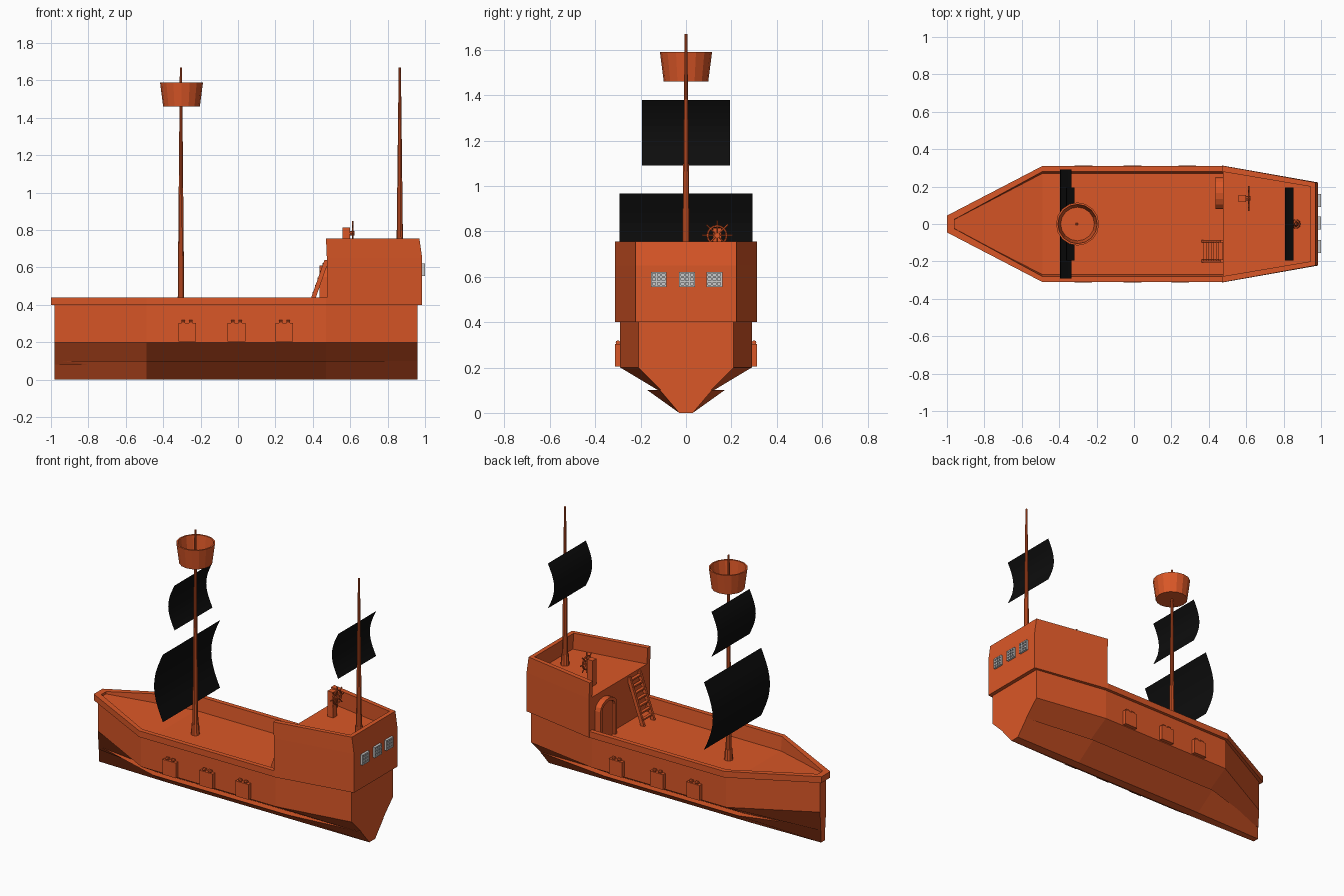
import bpy, math
from mathutils import Vector
import bmesh

if "Cube" in bpy.data.objects:
    bpy.data.objects.remove(bpy.data.objects["Cube"])


def material(name, rgb):
    m = bpy.data.materials.new(name)
    m.diffuse_color = (*rgb, 1)
    m.use_nodes = True
    m.node_tree.nodes["Principled BSDF"].inputs["Base Color"].default_value = m.diffuse_color
    return m


WOOD = material("wood", (0.70, 0.095, 0.02))
CLOTH = material("black_cloth", (0.004, 0.004, 0.004))


def mesh(name, verts, faces, mat=WOOD, solid=True):
    me = bpy.data.meshes.new(name)
    me.from_pydata(verts, [], faces)
    if solid:
        bm = bmesh.new()
        bm.from_mesh(me)
        bmesh.ops.recalc_face_normals(bm, faces=bm.faces)
        bm.to_mesh(me)
        bm.free()
    ob = bpy.data.objects.new(name, me)
    bpy.context.collection.objects.link(ob)
    if mat:
        me.materials.append(mat)
    return ob


def loft(name, rings, mat=WOOD):
    """Skin a stack of equal closed rings and cap both ends."""
    n = len(rings[0])
    faces = [(k * n + i, k * n + (i + 1) % n, (k + 1) * n + (i + 1) % n, (k + 1) * n + i)
             for k in range(len(rings) - 1) for i in range(n)]
    faces += [tuple(range(n)), tuple(range((len(rings) - 1) * n, len(rings) * n))]
    return mesh(name, [p for r in rings for p in r], faces, mat)


def box(name, x, y, z, mat=WOOD):
    return loft(name, [[(x[0], y[0], h), (x[1], y[0], h), (x[1], y[1], h), (x[0], y[1], h)] for h in z], mat)


def tube(name, a, b, ra, rb, n=10, mat=WOOD):
    a, b = Vector(a), Vector(b)
    q = (b - a).to_track_quat('Z', 'Y')
    rings = [[c + q @ Vector((r * math.cos(2 * math.pi * i / n), r * math.sin(2 * math.pi * i / n), 0))
              for i in range(n)] for c, r in ((a, ra), (b, rb))]
    return loft(name, rings, mat)


def plan(z, bow, mid, stern, xb=-0.98, xs=0.96):
    """Symmetric ship outline at height z, given half-widths."""
    half = [(xb, bow), (-0.49, mid), (0.47, mid), (xs, stern)]
    return [(x, y, z) for x, y in half] + [(x, -y, z) for x, y in reversed(half)]


DECK, POOP = 0.35, 0.65

# Hull: keel wedge, then main hull with overhanging gunwale and sunken deck
loft("keel", [plan(0, 0.02, 0.03, 0.03), plan(0.1, 0.02, 0.17, 0.115)])
loft("hull", [plan(0.08, 0.025, 0.09, 0.09), plan(0.2, 0.03, 0.29, 0.21), plan(0.4, 0.03, 0.29, 0.21),
              plan(0.4, 0.045, 0.31, 0.215, -1, 0.98), plan(0.44, 0.045, 0.31, 0.215, -1, 0.98),
              plan(0.44, 0.025, 0.28, 0.19, -0.96, 0.95), plan(DECK, 0.02, 0.27, 0.19, -0.96, 0.95)])

# Foredeck rising to the bow
mesh("foredeck", [(-0.49, 0.275, DECK), (-0.49, -0.275, DECK), (-0.96, -0.024, 0.425), (-0.96, 0.024, 0.425),
                  (-0.96, -0.02, DECK), (-0.96, 0.02, DECK)],
     [(0, 1, 2, 3), (1, 4, 2), (0, 3, 5), (2, 4, 5, 3), (0, 5, 4, 1)])

# Stern castle: solid block, bulkhead and U-shaped bulwark
def castle_ring(z):
    return [(0.475, 0.312, z), (0.985, 0.222, z), (0.985, -0.222, z), (0.475, -0.312, z)]


def bulwark_ring(z, dx):
    half = [(0.475 + dx * 0.3, 0.312), (0.985 + dx, 0.222)]
    inner = [(0.95 + dx * 0.5, 0.20), (0.475 + dx * 0.3, 0.28)]
    return ([(x, y, z) for x, y in half] + [(x, -y, z) for x, y in reversed(half)]
            + [(x, -y, z) for x, y in reversed(inner)] + [(x, y, z) for x, y in inner])


loft("stern_castle", [castle_ring(0.4), castle_ring(POOP)])
box("bulkhead_foot", (0.475, 0.55), (-0.268, 0.268), (DECK, 0.41))
loft("castle_bulwark", [bulwark_ring(POOP, 0), bulwark_ring(0.755, -0.015)])

# Arched cabin door with recessed panel
def arch(x, w, spring, rise):
    pts = [(x, 0.165 - w, DECK), (x, 0.165 + w, DECK)]
    return pts + [(x, 0.165 + w * math.cos(math.pi * i / 8), spring + rise * math.sin(math.pi * i / 8))
                  for i in range(9)]


loft("door", [arch(0.48, 0.085, 0.55, 0.06), arch(0.437, 0.085, 0.55, 0.06),
              arch(0.437, 0.065, 0.545, 0.045), arch(0.452, 0.065, 0.545, 0.045)])

# Ladder to the poop deck
for y in (-0.205, -0.1):
    prof = [(0.36, DECK), (0.385, DECK), (0.476, 0.61), (0.476, 0.64), (0.462, 0.64)]
    loft("ladder_rail", [[(x, yy, z) for x, z in prof] for yy in (y, y + 0.015)])
for i in range(7):
    x, z = 0.372 + 0.0135 * i, DECK + 0.03 + 0.039 * i
    box("ladder_rung", (x, x + 0.02), (-0.195, -0.095), (z, z + 0.01))

# Gun port lids with hinges, both sides
for s, xs in ((-1, (-0.272, -0.008, 0.248)), (1, (-0.27, -0.008, 0.285))):
    for x in xs:
        box("gun_port", (x - 0.047, x + 0.047), sorted((s * 0.28, s * 0.314)), (0.205, 0.303))
        for d in (-0.02, 0.02):
            tube("port_hinge", (x + d - 0.009, s * 0.3, 0.31), (x + d + 0.009, s * 0.3, 0.31), 0.01, 0.01, 8)

# Stern windows: grey frame, bars and pane
for y in (-0.12, 0.005, 0.125):
    y0, y1, z0, z1 = y - 0.035, y + 0.035, 0.555, 0.622
    box("window_pane", (0.98, 0.99), (y0, y1), (z0, z1), None)
    for i in range(4):
        t = i / 3
        yy, zz = y0 + t * 0.062, z0 + t * 0.059
        box("window_bar", (0.985, 1.0), (yy, yy + 0.008), (z0, z1), None)
        box("window_bar", (0.985, 1.0), (y0, y1), (zz, zz + 0.008), None)

# Masts with collars
for name, x, z in (("fore_mast", -0.305, DECK), ("aft_mast", 0.865, POOP)):
    tube(name, (x, 0, z), (x, 0, 1.67), 0.018, 0.006)
    tube(name + "_collar", (x, 0, z), (x, 0, z + 0.07), 0.026, 0.022)

# Crow's nest: open tapered tub
def circle(r, z, n=16):
    return [(-0.302 + r * math.cos(2 * math.pi * i / n), r * math.sin(2 * math.pi * i / n), z) for i in range(n)]


loft("lookout_tub", [circle(0.098, 1.46), circle(0.115, 1.59), circle(0.105, 1.59), circle(0.09, 1.475)])

# Sails: thin sheets bellied toward the bow
def sail(name, x, w, z0, z1, belly, n=10):
    verts = []
    for i in range(n + 1):
        t = i / n
        px, pz = x - belly * math.sin(math.pi * t), z0 + (z1 - z0) * t
        verts += [(px, -w, pz), (px, w, pz)]
    mesh(name, verts, [(2 * i, 2 * i + 1, 2 * i + 3, 2 * i + 2) for i in range(n)], CLOTH, False)


sail("main_sail", -0.333, 0.292, 0.53, 0.967, 0.063)
sail("top_sail", -0.318, 0.194, 1.09, 1.38, 0.045)
sail("aft_sail", 0.852, 0.194, 1.09, 1.38, 0.045)

# Steering wheel on its post
WY, WZ = 0.137, 0.782
box("wheel_post", (0.558, 0.598), (WY - 0.019, WY + 0.019), (POOP, 0.815))
tube("wheel_hub", (0.59, WY, WZ), (0.622, WY, WZ), 0.012, 0.012, 8)
bpy.ops.mesh.primitive_torus_add(major_radius=0.042, minor_radius=0.005, major_segments=16, minor_segments=6,
                                 location=(0.613, WY, WZ), rotation=(0, math.pi / 2, 0))
bpy.context.object.name = "wheel_rim"
bpy.context.object.data.materials.append(WOOD)
for i in range(4):
    a = math.pi * i / 4
    d = Vector((0, math.cos(a), math.sin(a))) * 0.067
    c = Vector((0.613, WY, WZ))
    tube("wheel_spoke", c - d, c + d, 0.004, 0.004, 6)
